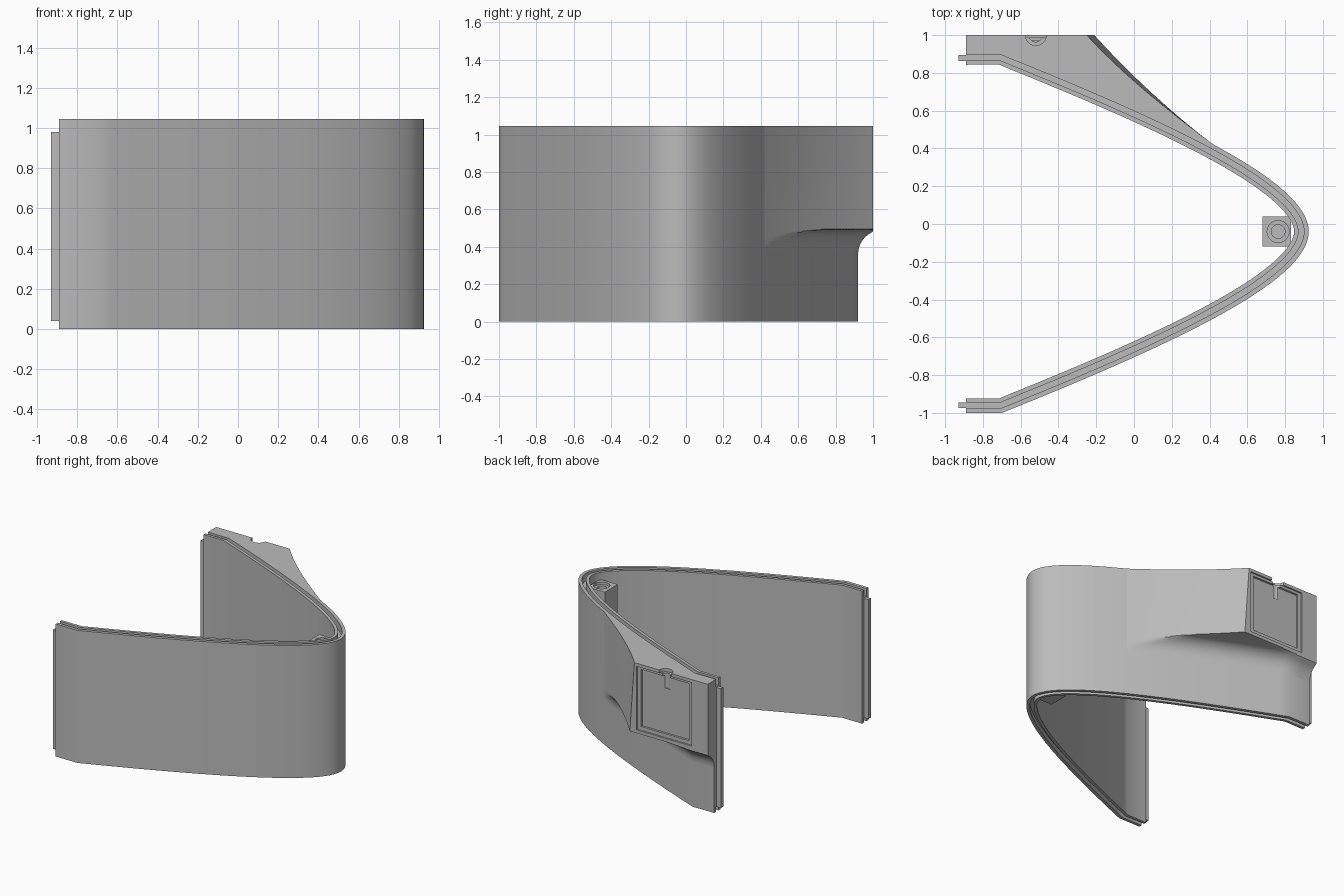
import bpy, bmesh, math
from mathutils import Vector
from mathutils.geometry import interpolate_bezier

if "Cube" in bpy.data.objects:
    bpy.data.objects.remove(bpy.data.objects["Cube"])

HEIGHT, MID, THICK = 1.045, -0.04, 0.077
END, BEND = -0.89, -0.70
grey = bpy.data.materials.new("plain_grey")
grey.use_nodes = True
grey.diffuse_color = (0.5, 0.5, 0.5, 1)
grey.node_tree.nodes["Principled BSDF"].inputs["Base Color"].default_value = (0.5, 0.5, 0.5, 1)


def make(name, bm):
    bmesh.ops.remove_doubles(bm, verts=bm.verts, dist=1e-5)
    bmesh.ops.recalc_face_normals(bm, faces=bm.faces)
    mesh = bpy.data.meshes.new(name)
    bm.to_mesh(mesh)
    bm.free()
    mesh.materials.append(grey)
    obj = bpy.data.objects.new(name, mesh)
    bpy.context.collection.objects.link(obj)
    return obj


def loft(name, rings):
    """Join closed rings of points into a capped solid."""
    bm = bmesh.new()
    rows = [[bm.verts.new(p) for p in ring] for ring in rings]
    n = len(rows[0])
    for a, b in zip(rows, rows[1:]):
        for i in range(n):
            j = (i + 1) % n
            bm.faces.new((a[i], a[j], b[j], b[i]))
    bm.faces.new(rows[0])
    bm.faces.new(rows[-1])
    return make(name, bm)


def box(name, x0, x1, y0, y1, z0, z1):
    return loft(name, [[(x0, y0, z), (x1, y0, z), (x1, y1, z), (x0, y1, z)] for z in (z0, z1)])


def cylinder(name, x, y, r, z0, z1):
    turn = [math.tau * i / 32 for i in range(32)]
    return loft(name, [[(x + r * math.cos(a), y + r * math.sin(a), z) for a in turn] for z in (z0, z1)])


def cut(obj, cutters):
    for cutter in cutters:
        mod = obj.modifiers.new("cut", 'BOOLEAN')
        mod.operation, mod.solver, mod.object = 'DIFFERENCE', 'EXACT', cutter
    bpy.context.view_layer.update()
    graph = bpy.context.evaluated_depsgraph_get()
    mesh = bpy.data.meshes.new_from_object(obj.evaluated_get(graph))
    obj.modifiers.clear()
    obj.data = mesh
    for cutter in cutters:
        bpy.data.objects.remove(cutter)


def bezier(*pts, n):
    return [p.to_2d() for p in interpolate_bezier(*[Vector((*p, 0)) for p in pts], n)]


# Outer plan curve of the shell, half of it and then mirrored
half = [Vector((END, 0.96))] + bezier((BEND, 0.96), (0.3, 0.56), (0.925, 0.25), (0.925, 0), n=40)
plan = half + [Vector((p.x, -p.y)) for p in reversed(half[:-1])]

# Shell wall: grooved section swept along the plan curve
g0, g1, top_g, low_g = 0.025, 0.054, HEIGHT - 0.06, 0.04
section = [(0, 0), (g0, 0), (g0, low_g), (g1, low_g), (g1, 0), (THICK, 0),
           (THICK, HEIGHT), (g1, HEIGHT), (g1, top_g), (g0, top_g), (g0, HEIGHT), (0, HEIGHT)]
rings = []
for i, p in enumerate(plan):
    a, b = plan[max(i - 1, 0)], plan[min(i + 1, len(plan) - 1)]
    before, after = (p - a).normalized(), (b - p).normalized()
    t = (before + after).normalized()
    inward = Vector((t.y, -t.x))
    rings.append([(p.x + inward.x * o, p.y + MID + inward.y * o, z) for o, z in section])
shell = loft("shell_wall", rings)

# Tongues on both end faces
for side, name in ((1, "back_tongue"), (-1, "front_tongue")):
    y = side * 0.919 + MID
    box(name, -0.93, END + 0.02, y - 0.015, y + 0.015, 0.04, 0.98)


def wall_y(x):
    for a, b in zip(half, half[1:]):
        if a.x <= x <= b.x:
            return MID + a.y + (b.y - a.y) * (x - a.x) / (b.x - a.x)
    return MID


# Side housing: flat face flowing into the shell, with a cove underneath
SHELF, COVE, JOIN = 0.49, 0.13, 0.42
levels = [(SHELF - COVE + COVE * math.sin(k * math.pi / 20),
           COVE * (1 - math.cos(k * math.pi / 20))) for k in range(11)]
levels += [(SHELF + 0.004, 9), (0.75, 9), (HEIGHT, 9)]
rings = []
for z, reach in levels:
    corner = -0.21 - 0.04 * max(0, (z - SHELF) / (HEIGHT - SHELF))
    flat = [END + (BEND - END) * k / 2 for k in range(2)]
    flat += [BEND + (corner - BEND) * k / 8 for k in range(8)]
    edge = [Vector((x, 1.0)) for x in flat]
    edge += bezier((corner, 1.0), (corner + 0.2, 0.78), (0.22, 0.57), (JOIN, wall_y(JOIN)), n=24)
    outer = [(p.x, min(max(p.y, wall_y(p.x)), wall_y(p.x) + reach), z) for p in edge]
    inner = [(p.x, wall_y(p.x) - 0.012, z) for p in reversed(edge)]
    rings.append(outer + inner)
housing = loft("side_housing", rings)

# Stepped pocket and half screw hole in the housing
cut(housing, [
    box("pocket_step", -0.75, -0.27, 0.988, 1.1, 0.52, 1.02),
    box("pocket", -0.72, -0.30, 0.972, 1.1, 0.55, 1.0),
    cylinder("half_counterbore", -0.52, 1.0, 0.055, HEIGHT - 0.025, 1.2),
    cylinder("half_hole", -0.52, 1.0, 0.036, 0.9, 1.2)])

# Screw post inside the nose
post = box("nose_post", 0.68, 0.832, MID - 0.08, MID + 0.08, 0.05, 0.985)
cut(post, [cylinder("counterbore", 0.763, MID, 0.058, 0.965, 1.2),
           cylinder("hole", 0.763, MID, 0.036, 0.8, 1.2)])

# Smooth curved faces, keep the edges crisp
bpy.ops.object.select_all(action='DESELECT')
for obj in (shell, housing, post):
    obj.select_set(True)
bpy.context.view_layer.objects.active = shell
bpy.ops.object.shade_smooth_by_angle(angle=math.radians(25))
